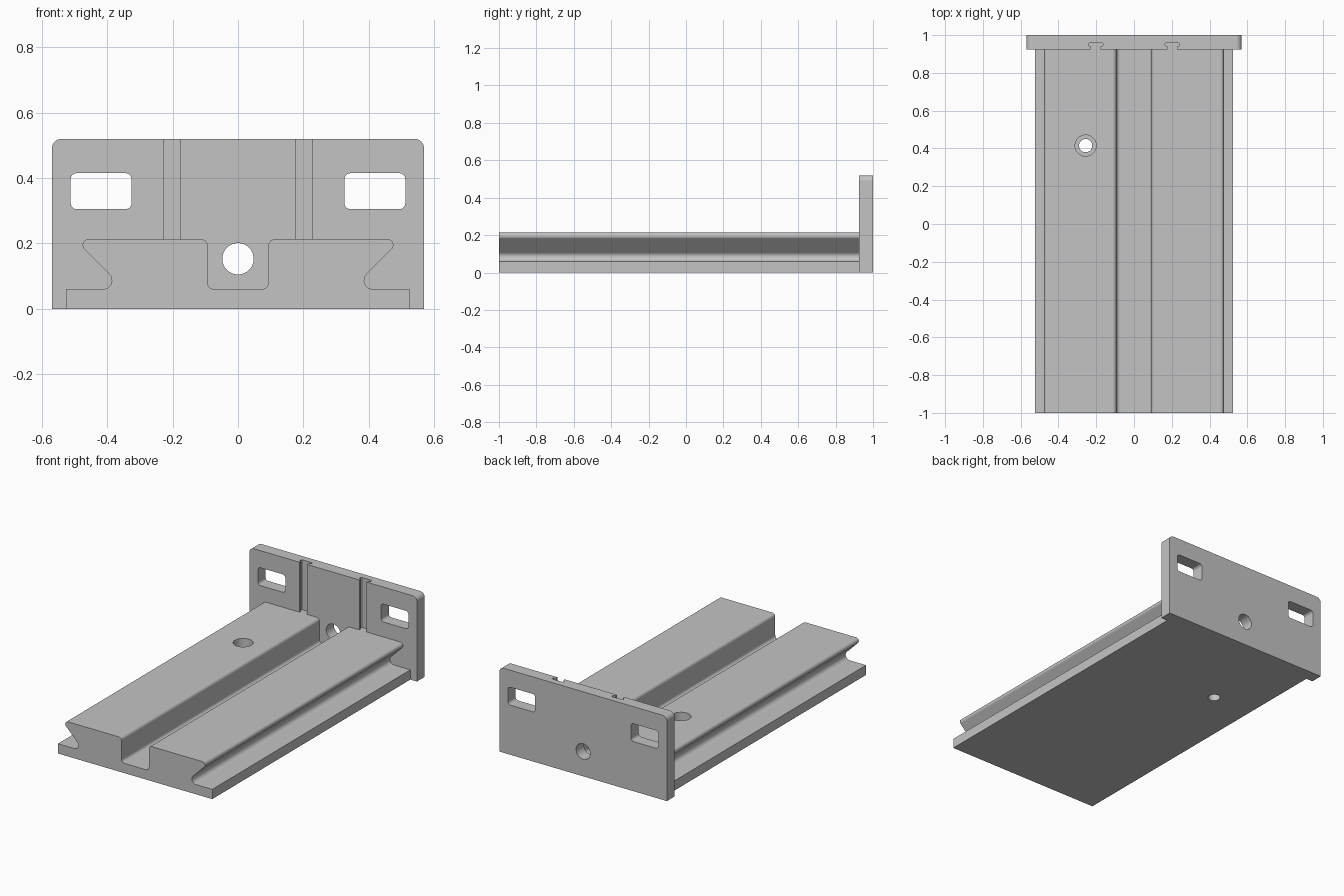
import bpy
import bmesh
from math import cos, sin, tan, tau
from mathutils import Vector

old = bpy.data.objects.get("Cube")
if old:
    bpy.data.objects.remove(old, do_unlink=True)

grey = bpy.data.materials.new("metal grey")
grey.use_nodes = True
COLOUR = (0.55, 0.55, 0.55, 1)
grey.diffuse_color = COLOUR
grey.node_tree.nodes["Principled BSDF"].inputs["Base Color"].default_value = COLOUR


def fillet(corners, steps=8):
    """Round each (a, b, radius) corner of a closed outline."""
    out = []
    for i, (a, b, r) in enumerate(corners):
        p = Vector((a, b))
        if r == 0:
            out.append(p)
            continue
        nxt = corners[(i + 1) % len(corners)]
        d1 = (Vector(corners[i - 1][:2]) - p).normalized()
        d2 = (Vector(nxt[:2]) - p).normalized()
        half = d1.angle(d2) / 2
        centre = p + (d1 + d2).normalized() * r / sin(half)
        start = p + d1 * r / tan(half) - centre
        end = p + d2 * r / tan(half) - centre
        for k in range(steps + 1):
            ang = start.angle(end)
            t = k / steps
            out.append(centre + (start * sin((1 - t) * ang) + end * sin(t * ang)) / sin(ang))
    return out


def disc(a, b, r, n=48):
    return [Vector((a + r * cos(tau * i / n), b + r * sin(tau * i / n))) for i in range(n)]


def rectangle(a0, a1, b0, b1, r):
    return fillet([(a0, b0, r), (a1, b0, r), (a1, b1, r), (a0, b1, r)])


def prism(name, outline, axis, lo, hi):
    """Extrude a flat outline along y or z."""
    bm = bmesh.new()
    place = (lambda p, d: (p.x, d, p.y)) if axis == "y" else (lambda p, d: (p.x, p.y, d))
    face = bm.faces.new([bm.verts.new(place(p, lo)) for p in outline])
    ext = bmesh.ops.extrude_face_region(bm, geom=[face])
    verts = [g for g in ext["geom"] if isinstance(g, bmesh.types.BMVert)]
    shift = (0, hi - lo, 0) if axis == "y" else (0, 0, hi - lo)
    bmesh.ops.translate(bm, verts=verts, vec=shift)
    bmesh.ops.recalc_face_normals(bm, faces=bm.faces[:])
    mesh = bpy.data.meshes.new(name)
    bm.to_mesh(mesh)
    bm.free()
    mesh.materials.append(grey)
    obj = bpy.data.objects.new(name, mesh)
    bpy.context.collection.objects.link(obj)
    return obj


def activate(obj):
    bpy.ops.object.select_all(action="DESELECT")
    obj.select_set(True)
    bpy.context.view_layer.objects.active = obj


def cut(obj, cutter):
    activate(obj)
    mod = obj.modifiers.new("cut", "BOOLEAN")
    mod.operation = "DIFFERENCE"
    mod.solver = "EXACT"
    mod.object = cutter
    bpy.ops.object.modifier_apply(modifier=mod.name)
    bpy.data.objects.remove(cutter, do_unlink=True)


def finish(obj):
    activate(obj)
    bpy.ops.object.shade_smooth_by_angle(angle=0.6)
    mod = obj.modifiers.new("flat face normals", "WEIGHTED_NORMAL")
    mod.keep_sharp = True


BASE, TOP, FRONT, BACK = 0.06, 0.213, 0.925, 1.0

# Dovetail rail with a central channel
right = [(0.525, 0, 0), (0.525, BASE, 0), (0.348, BASE, 0.027),
         (0.501, TOP, 0.018), (0.093, TOP, 0.02), (0.093, BASE, 0.02)]
left = [(-a, b, r) for a, b, r in reversed(right)]
rail = prism("dovetail_rail", fillet(right + left), "y", -1, FRONT)

# Counterbored screw hole
cut(rail, prism("bore", disc(-0.256, 0.415, 0.056), "z", 0.1, 0.3))
cut(rail, prism("screw_hole", disc(-0.256, 0.415, 0.035), "z", -0.1, 0.2))
finish(rail)

# Upright end plate
plate = prism("end_plate", fillet([(-0.57, 0, 0), (0.57, 0, 0),
                                   (0.57, 0.52, 0.03), (-0.57, 0.52, 0.03)]), "y", FRONT, BACK)
cut(plate, prism("centre_hole", disc(0, 0.153, 0.048), "y", 0.8, 1.1))
for side in (-1, 1):
    x0, x1 = sorted((side * 0.326, side * 0.512))
    cut(plate, prism("slot", rectangle(x0, x1, 0.305, 0.415, 0.018), "y", 0.8, 1.1))
    # Undercut groove running up the front of the plate
    half = [(0.025, 0.9), (0.025, 0.938), (0.038, 0.945), (0.038, 0.955), (0.033, 0.96)]
    outline = [Vector((side * 0.203 + s * a, b))
               for s, pts in ((1, half), (-1, half[::-1])) for a, b in pts]
    cut(plate, prism("groove", outline, "z", TOP, 0.6))
finish(plate)
